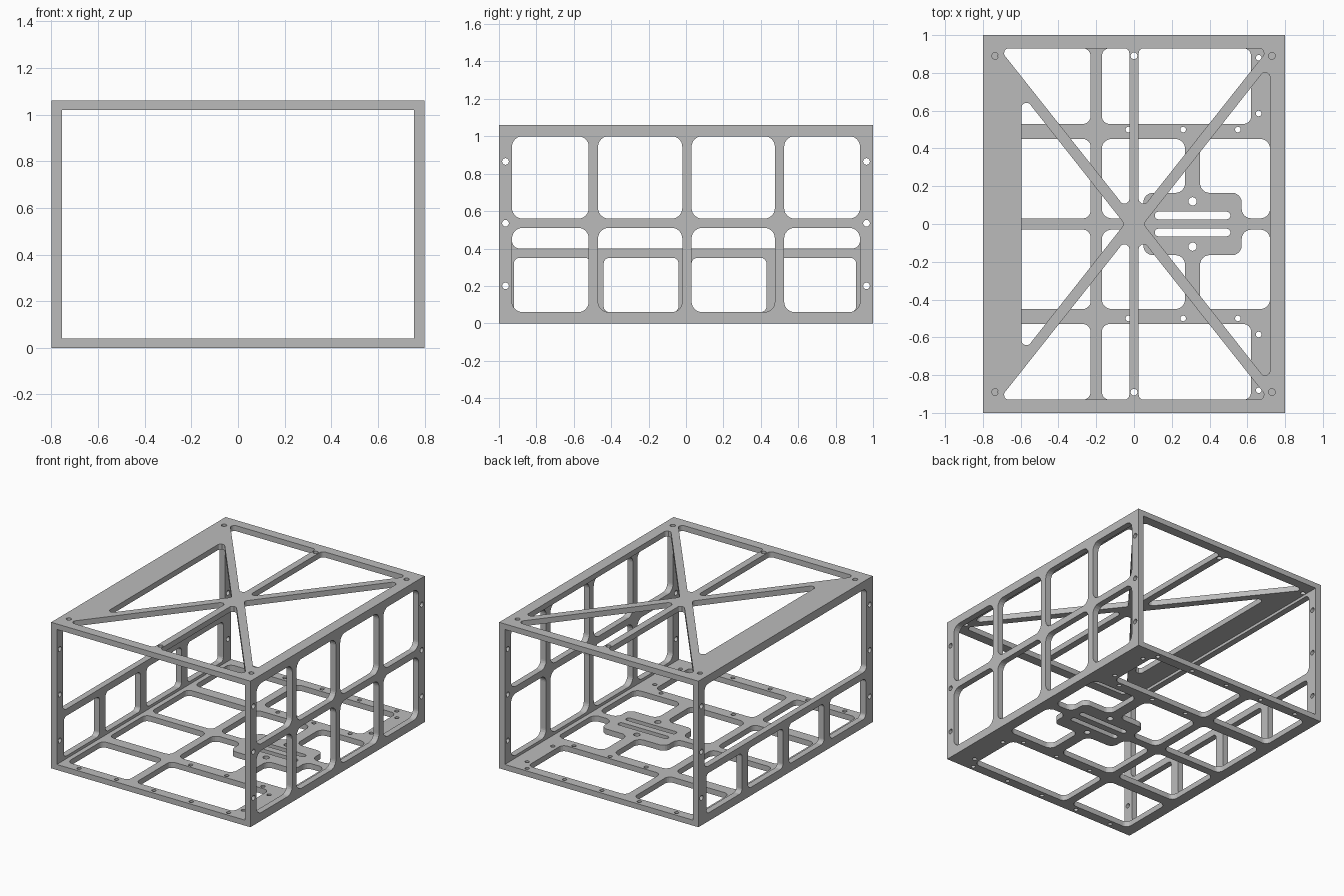
import bpy, bmesh, math
from mathutils import Matrix, Vector

cube = bpy.data.objects.get("Cube")
if cube:
    bpy.data.objects.remove(cube, do_unlink=True)

metal = bpy.data.materials.new("brushed grey")
metal.use_nodes = True
colour = (0.5, 0.5, 0.5, 1)
metal.diffuse_color = colour
metal.node_tree.nodes["Principled BSDF"].inputs["Base Color"].default_value = colour


def rounded(corners, r, steps=6):
    """Outline of a polygon with every corner filleted."""
    pts = [Vector(c) for c in corners]
    out = []
    for i, p in enumerate(pts):
        a, b = pts[i - 1] - p, pts[(i + 1) % len(pts)] - p
        half = a.angle(b) / 2
        t = min(r / math.tan(half), 0.48 * a.length, 0.48 * b.length)
        rad = t * math.tan(half)
        centre = p + (a.normalized() + b.normalized()).normalized() * rad / math.sin(half)
        d0 = p + a.normalized() * t - centre
        d1 = p + b.normalized() * t - centre
        for k in range(steps + 1):
            d = d0.lerp(d1, k / steps).normalized() * rad
            out.append(centre + d)
    return out


def rect(u0, u1, v0, v1, r=0.04):
    return rounded([(u0, v0), (u1, v0), (u1, v1), (u0, v1)], r)


def hole(u, v, r=0.015):
    return [Vector((u + r * math.cos(k * math.tau / 16),
                    v + r * math.sin(k * math.tau / 16))) for k in range(16)]


def mirror_v(loops):
    return loops + [[Vector((p.x, -p.y)) for p in loop] for loop in loops]


def plate(name, outline, cutouts, thickness, matrix):
    """Flat plate with cutouts, filled from closed curve loops."""
    cu = bpy.data.curves.new(name, 'CURVE')
    cu.dimensions = '2D'
    cu.fill_mode = 'BOTH'
    cu.extrude = thickness / 2
    for loop in [[Vector(p) for p in outline]] + cutouts:
        sp = cu.splines.new('POLY')
        sp.points.add(len(loop) - 1)
        for pt, p in zip(sp.points, loop):
            pt.co = (p.x, p.y, 0, 1)
        sp.use_cyclic_u = True
    tmp = bpy.data.objects.new(name + "_curve", cu)
    bpy.context.collection.objects.link(tmp)
    dg = bpy.context.evaluated_depsgraph_get()
    mesh = bpy.data.meshes.new_from_object(tmp.evaluated_get(dg))
    bpy.data.objects.remove(tmp, do_unlink=True)
    bm = bmesh.new()
    bm.from_mesh(mesh)
    bmesh.ops.remove_doubles(bm, verts=bm.verts, dist=0.0001)
    bmesh.ops.recalc_face_normals(bm, faces=bm.faces)
    for f in bm.faces:
        f.smooth = False
    bm.to_mesh(mesh)
    bm.free()
    mesh.materials.clear()
    mesh.materials.append(metal)
    obj = bpy.data.objects.new(name, mesh)
    obj.matrix_world = matrix
    bpy.context.collection.objects.link(obj)
    return obj


W, D, H, T = 0.8, 1.0, 1.06, 0.04
flat = [(-W, -D), (W, -D), (W, D), (-W, D)]

# Top panel: diagonal and lengthwise spokes meeting at a hub
spokes = [
    rounded([(0.025, 0.06), (0.715, 0.93), (0.025, 0.93)], 0.025),
    rounded([(-0.025, 0.06), (-0.715, 0.93), (-0.025, 0.93)], 0.025),
]
cuts = mirror_v(spokes + [hole(x, 0.89, 0.018) for x in (-0.735, 0, 0.73)])
cuts += [rounded([(0.05, 0), (0.72, -0.85), (0.72, 0.85)], 0.025),
         rounded([(-0.05, 0), (-0.595, 0.69), (-0.595, -0.69)], 0.025)]
plate("top_panel", flat, cuts, T, Matrix.Translation((0, 0, H - T / 2)))

# Bottom panel: ribs, slotted mounting ring and screw holes
half = [
    rect(-0.72, -0.23, 0.53, 0.93),
    rect(-0.17, 0.62, 0.53, 0.93),
    rect(-0.72, -0.23, 0.03, 0.45),
    rounded([(-0.17, 0.03), (0.05, 0.03), (0.05, 0.165),
             (0.27, 0.165), (0.27, 0.45), (-0.17, 0.45)], 0.05),
    rounded([(0.35, 0.165), (0.57, 0.165), (0.57, 0.03),
             (0.72, 0.03), (0.72, 0.45), (0.35, 0.45)], 0.05),
    rect(0.11, 0.51, 0.025, 0.065, 0.02),
    hole(0.31, 0.12, 0.022),
]
half += [hole(x, 0.5) for x in (-0.03, 0.26, 0.55)]
half += [hole(0.66, y) for y in (0.585, 0.88)]
half += [hole(x, 0.965) for x in (-0.6, -0.3, 0, 0.3, 0.6)]
plate("bottom_panel", flat, mirror_v(half), T, Matrix.Translation((0, 0, T / 2)))

# Side walls stand between the panels; local axes map to y, z, x
side = [(-D, T), (D, T), (D, H - T), (-D, H - T)]
WT = 0.045


def wall_matrix(x):
    return Matrix(((0, 0, 1, x), (1, 0, 0, 0), (0, 1, 0, 0), (0, 0, 0, 1)))


screws = [hole(y, z, 0.018) for y in (-0.965, 0.965) for z in (0.2, 0.535, 0.865)]

# Left wall: two rows of four windows
columns = [(-0.93, -0.52), (-0.47, -0.02), (0.03, 0.475), (0.525, 0.93)]
windows = [rect(a, b, lo, hi, 0.055) for a, b in columns
           for lo, hi in ((0.06, 0.51), (0.56, 1.0))]
plate("left_wall", side, windows + screws, WT, wall_matrix(W - WT / 2))

# Right wall: low row of windows under one tall opening
columns = [(-0.92, -0.51), (-0.44, -0.04), (0.03, 0.43), (0.5, 0.91)]
windows = [rect(a, b, 0.06, 0.35, 0.03) for a, b in columns]
windows.append(rect(-0.93, 0.93, 0.4, 1.0, 0.04))
plate("right_wall", side, windows + screws, WT, wall_matrix(-W + WT / 2))
